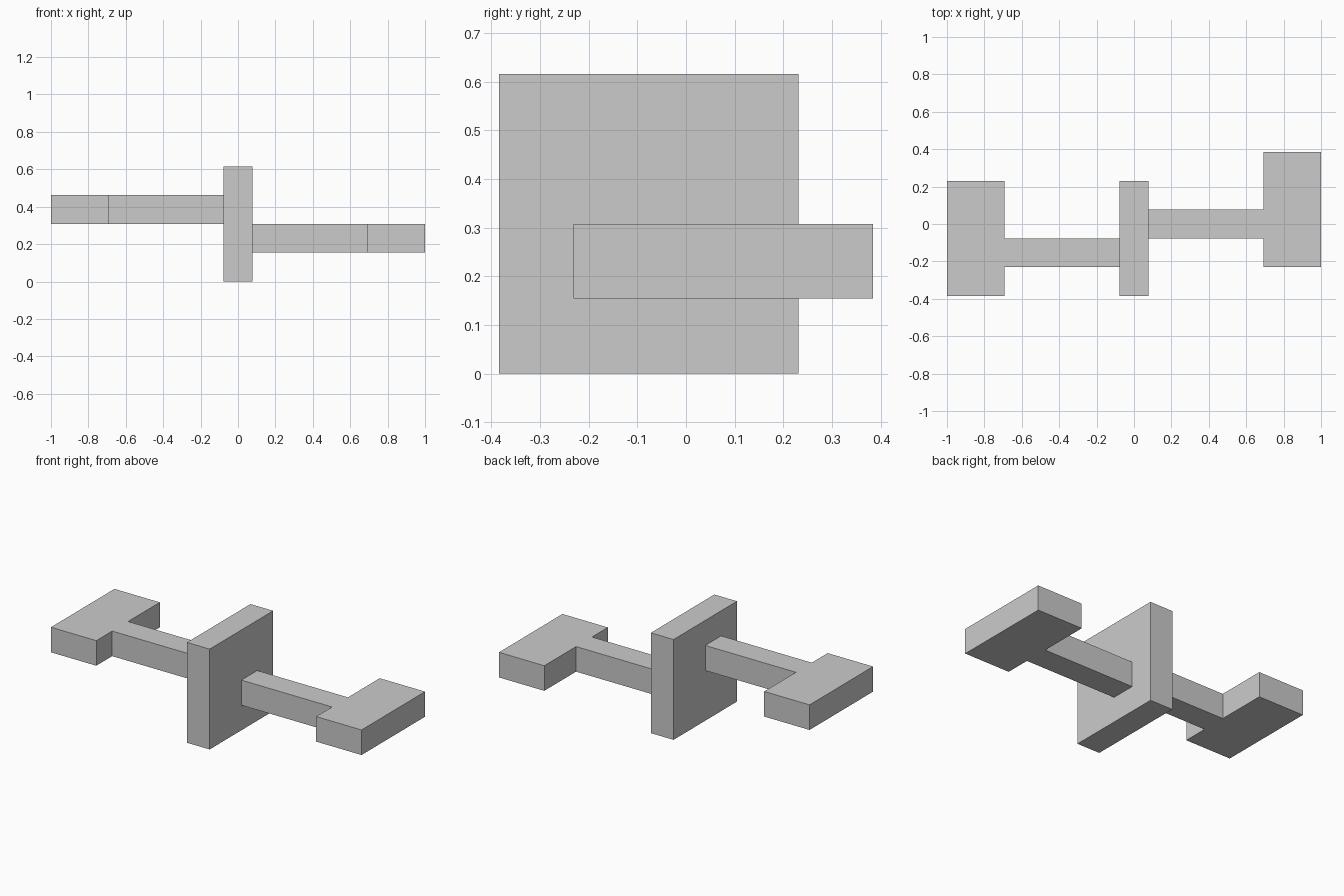
import bpy
import bmesh
from mathutils import Vector

cube = bpy.data.objects.get("Cube")
if cube:
    bpy.data.objects.remove(cube, do_unlink=True)

U = 2 / 13  # thickness of every bar and plate

grey = bpy.data.materials.new("plain grey")
grey.use_nodes = True
colour = (0.6, 0.6, 0.6, 1)
grey.diffuse_color = colour
grey.node_tree.nodes["Principled BSDF"].inputs["Base Color"].default_value = colour


def slab(name, outline, bottom, height):
    """Extrude a flat outline, given in units of U, straight up."""
    bm = bmesh.new()
    face = bm.faces.new([bm.verts.new((x * U, y * U, bottom * U)) for x, y in outline])
    top = bmesh.ops.extrude_face_region(bm, geom=[face])["geom"]
    verts = [v for v in top if isinstance(v, bmesh.types.BMVert)]
    bmesh.ops.translate(bm, verts=verts, vec=Vector((0, 0, height * U)))
    bmesh.ops.recalc_face_normals(bm, faces=bm.faces)
    mesh = bpy.data.meshes.new(name)
    bm.to_mesh(mesh)
    bm.free()
    mesh.materials.append(grey)
    obj = bpy.data.objects.new(name, mesh)
    bpy.context.collection.objects.link(obj)


def t_arm(name, side, y, bottom):
    """T-shaped arm: a bar out from the plate with an off-centre crosspiece."""
    outline = [(0.5, y - 0.5), (4.5, y - 0.5), (4.5, y - 1.5), (6.5, y - 1.5),
               (6.5, y + 2.5), (4.5, y + 2.5), (4.5, y + 0.5), (0.5, y + 0.5)]
    slab(name, [(side * x, py) for x, py in outline], bottom, 1)


# Upright square plate in the middle
slab("centre_plate", [(-0.5, -2.5), (0.5, -2.5), (0.5, 1.5), (-0.5, 1.5)], 0, 4)

# One arm on each side, at different heights and depths
t_arm("left_arm", 1, 0, 1)
t_arm("right_arm", -1, -1, 2)
